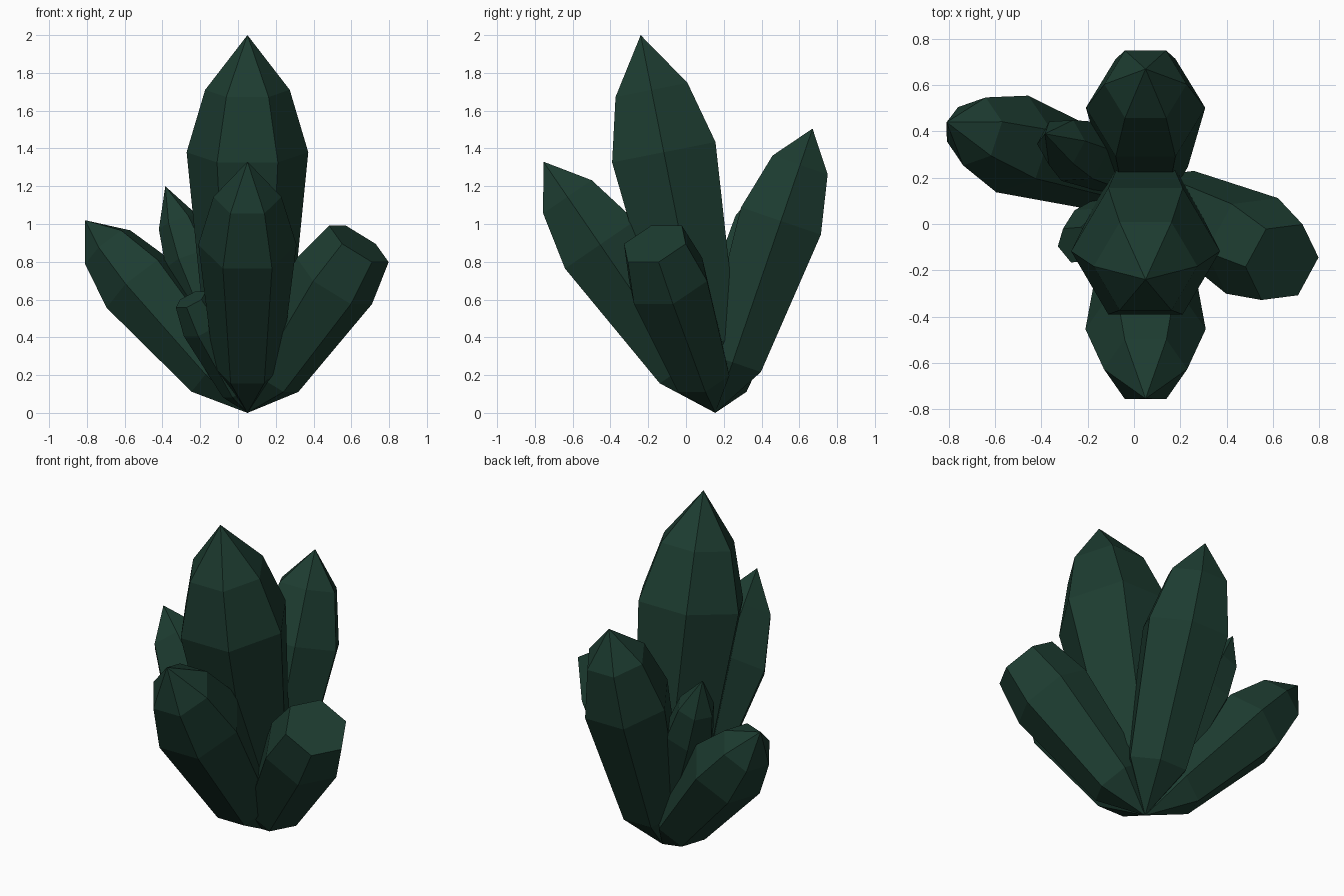
import bpy, bmesh, math
from mathutils import Vector

if "Cube" in bpy.data.objects:
    bpy.data.objects.remove(bpy.data.objects["Cube"])

mat = bpy.data.materials.new("dark_green_crystal")
mat.diffuse_color = (0.012, 0.045, 0.03, 1)
mat.use_nodes = True
mat.node_tree.nodes["Principled BSDF"].inputs["Base Color"].default_value = mat.diffuse_color
ROOT = Vector((0.05, 0.155, 0.0))  # all crystals radiate from here


def crystal(name, end, rings, pointed=True):
    """Six-sided crystal from ROOT to end; rings are (fraction along axis, radius)."""
    end = Vector(end)
    axis = end - ROOT
    d = axis.normalized()
    side = Vector((0, 0, 1)).cross(d).normalized()
    up = d.cross(side)
    bm = bmesh.new()
    base = bm.verts.new(ROOT)
    loops = []
    for t, r in rings:
        loops.append([bm.verts.new(ROOT + axis * t
                      + (side * math.cos(i * math.pi / 3) + up * math.sin(i * math.pi / 3)) * r)
                      for i in range(6)])
    for i in range(6):
        j = (i + 1) % 6
        bm.faces.new((base, loops[0][j], loops[0][i]))
        for a, b in zip(loops, loops[1:]):
            bm.faces.new((a[i], a[j], b[j], b[i]))
    if pointed:
        tip = bm.verts.new(end)
        for i in range(6):
            bm.faces.new((loops[-1][i], loops[-1][(i + 1) % 6], tip))
    else:
        bm.faces.new(loops[-1])
    bmesh.ops.recalc_face_normals(bm, faces=bm.faces)
    me = bpy.data.meshes.new(name)
    bm.to_mesh(me)
    bm.free()
    me.materials.append(mat)
    bpy.context.collection.objects.link(bpy.data.objects.new(name, me))


# Pointed crystals
crystal("main_crystal", (0.05, -0.24, 2.0), [(0.18, 0.22), (0.69, 0.322), (0.855, 0.224)])
crystal("front_crystal", (0.05, -0.755, 1.33), [(0.183, 0.178), (0.67, 0.26), (0.86, 0.18)])
crystal("back_crystal", (0.05, 0.67, 1.505), [(0.178, 0.183), (0.675, 0.258), (0.872, 0.178)])
crystal("left_crystal", (-0.81, 0.44, 1.02), [(0.2, 0.16), (0.67, 0.22), (0.86, 0.155)])
crystal("slim_left_crystal", (-0.385, 0.39, 1.2), [(0.18, 0.09), (0.68, 0.145), (0.84, 0.11)])

# Flat-ended crystals
crystal("right_crystal", (0.64, -0.165, 0.895), [(0.22, 0.165), (0.78, 0.235), (1.0, 0.186)], False)
crystal("small_front_crystal", (-0.25, -0.09, 0.6), [(0.2, 0.08), (0.77, 0.12), (1.0, 0.09)], False)
